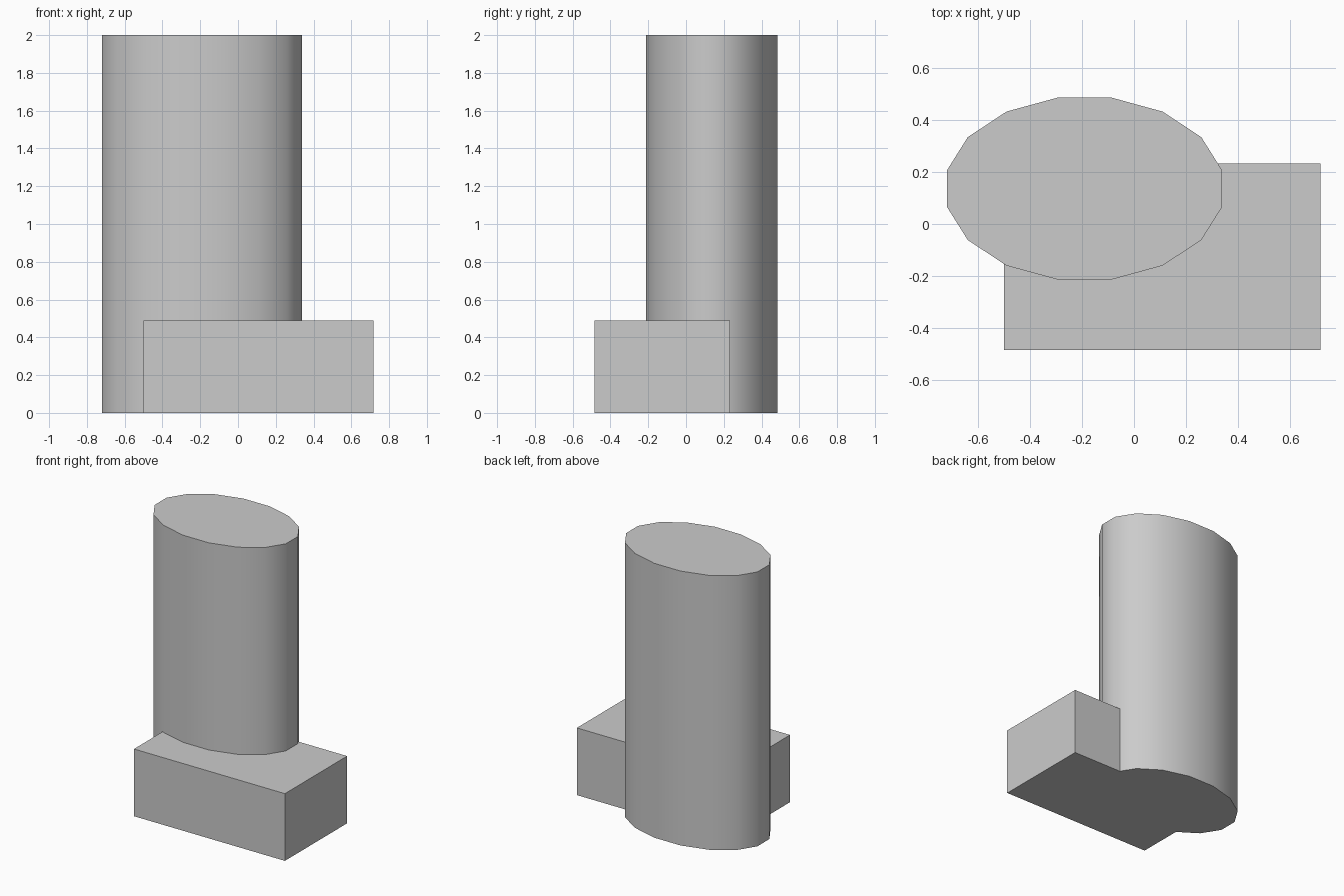
import bpy
import math

cube = bpy.data.objects.get("Cube")
if cube:
    bpy.data.objects.remove(cube, do_unlink=True)

# Single plain grey
grey = bpy.data.materials.new("plain_grey")
grey.use_nodes = True
grey.diffuse_color = (0.6, 0.6, 0.6, 1)
grey.node_tree.nodes["Principled BSDF"].inputs["Base Color"].default_value = (0.6, 0.6, 0.6, 1)


def finish(name, scale):
    """Name, size and colour the active primitive."""
    ob = bpy.context.object
    ob.name = name
    ob.scale = scale
    bpy.ops.object.transform_apply(location=False, rotation=False, scale=True)
    ob.data.materials.append(grey)
    return ob


# Low rectangular block
x0, x1, y0, y1, height = -0.5, 0.717, -0.484, 0.233, 0.49
bpy.ops.mesh.primitive_cube_add(size=1, location=((x0 + x1) / 2, (y0 + y1) / 2, height / 2))
finish("base_block", (x1 - x0, y1 - y0, height))

# Tall oval tower, sixteen sides with flats facing the axes
sides = 16
flat = math.cos(math.pi / sides)
bpy.ops.mesh.primitive_cylinder_add(vertices=sides, radius=1, depth=2, location=(-0.19, 0.136, 1))
tower = bpy.context.object
tower.rotation_euler.z = math.pi / sides
bpy.ops.object.transform_apply(location=False, rotation=True, scale=False)
finish("oval_tower", (0.529 / flat, 0.349 / flat, 1))
bpy.ops.object.shade_smooth_by_angle(angle=math.radians(40))
